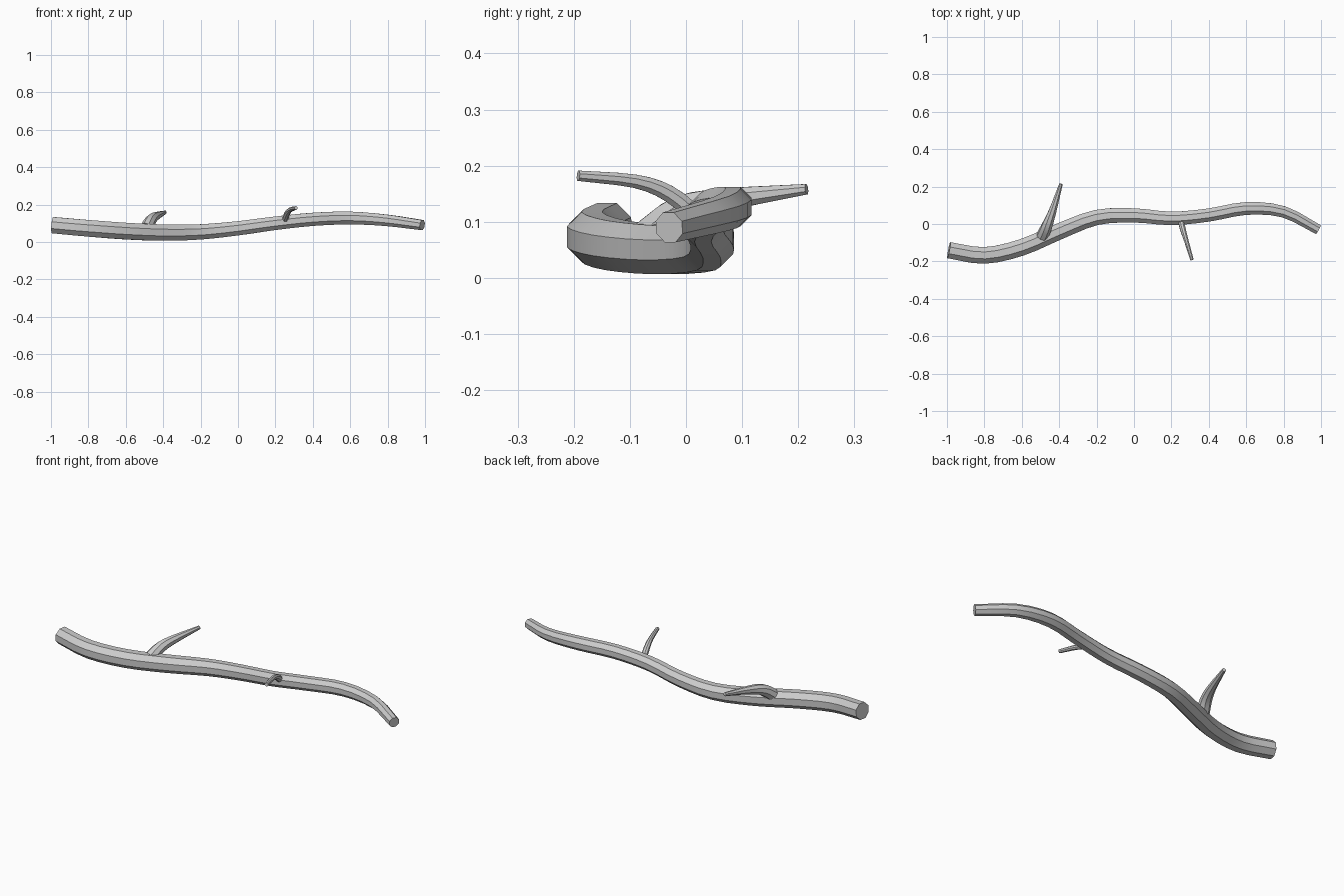
import bpy, bmesh, math
from mathutils import Vector

if "Cube" in bpy.data.objects:
    bpy.data.objects.remove(bpy.data.objects["Cube"])


def spline(pts, steps):
    """Catmull-Rom through (x, y, z, radius) points."""
    p = [Vector(q) for q in pts]
    p = [2 * p[0] - p[1]] + p + [2 * p[-1] - p[-2]]
    out = []
    for i in range(1, len(p) - 2):
        a, b, c, d = p[i - 1:i + 3]
        for s in range(steps):
            t = s / steps
            out.append(0.5 * (2 * b + (c - a) * t + (2 * a - 5 * b + 4 * c - d) * t ** 2
                              + (3 * b - a - 3 * c + d) * t ** 3))
    return out + [p[-2]]


def tapered_tube(name, pts, sides, steps, up):
    path = spline(pts, steps)
    bm = bmesh.new()
    rings = []
    for i, q in enumerate(path):
        tangent = (path[min(i + 1, len(path) - 1)] - path[max(i - 1, 0)]).to_3d().normalized()
        side = Vector(up).cross(tangent).normalized()
        top = tangent.cross(side)
        angles = [2 * math.pi * (k + 0.5) / sides for k in range(sides)]
        rings.append([bm.verts.new(q.to_3d() + q.w * (side * math.cos(a) + top * math.sin(a)))
                      for a in angles])
    for a, b in zip(rings, rings[1:]):
        for k in range(sides):
            n = (k + 1) % sides
            bm.faces.new((a[k], a[n], b[n], b[k]))
    bm.faces.new(rings[0][::-1])
    bm.faces.new(rings[-1])
    bmesh.ops.recalc_face_normals(bm, faces=bm.faces)
    mesh = bpy.data.meshes.new(name)
    bm.to_mesh(mesh)
    bm.free()
    ob = bpy.data.objects.new(name, mesh)
    bpy.context.collection.objects.link(ob)
    bpy.ops.object.select_all(action='DESELECT')
    ob.select_set(True)
    bpy.context.view_layer.objects.active = ob
    bpy.ops.object.shade_smooth_by_angle(angle=math.radians(30))


# Winding main branch, thick at the left and thinner at the right
tapered_tube("main_branch", [
    (-0.99, -0.14, 0.09, 0.047), (-0.8, -0.168, 0.073, 0.048),
    (-0.6, -0.125, 0.058, 0.048), (-0.4, -0.04, 0.05, 0.047),
    (-0.2, 0.035, 0.054, 0.044), (0, 0.046, 0.073, 0.041),
    (0.2, 0.03, 0.1, 0.039), (0.4, 0.048, 0.121, 0.038),
    (0.6, 0.083, 0.128, 0.037), (0.8, 0.065, 0.115, 0.033),
    (0.985, -0.03, 0.09, 0.029)], 8, 3, (0, 0, 1))

# Large twig leaning to the back
tapered_tube("large_twig", [
    (-0.49, -0.065, 0.075, 0.034), (-0.465, -0.01, 0.118, 0.03),
    (-0.435, 0.07, 0.139, 0.022), (-0.39, 0.215, 0.158, 0.01)], 8, 3, (-1, 0, 0))

# Small twig leaning to the front
tapered_tube("small_twig", [
    (0.25, 0.02, 0.11, 0.017), (0.262, -0.03, 0.15, 0.016),
    (0.28, -0.09, 0.172, 0.013), (0.31, -0.192, 0.182, 0.01)], 8, 3, (1, 0, 0))
